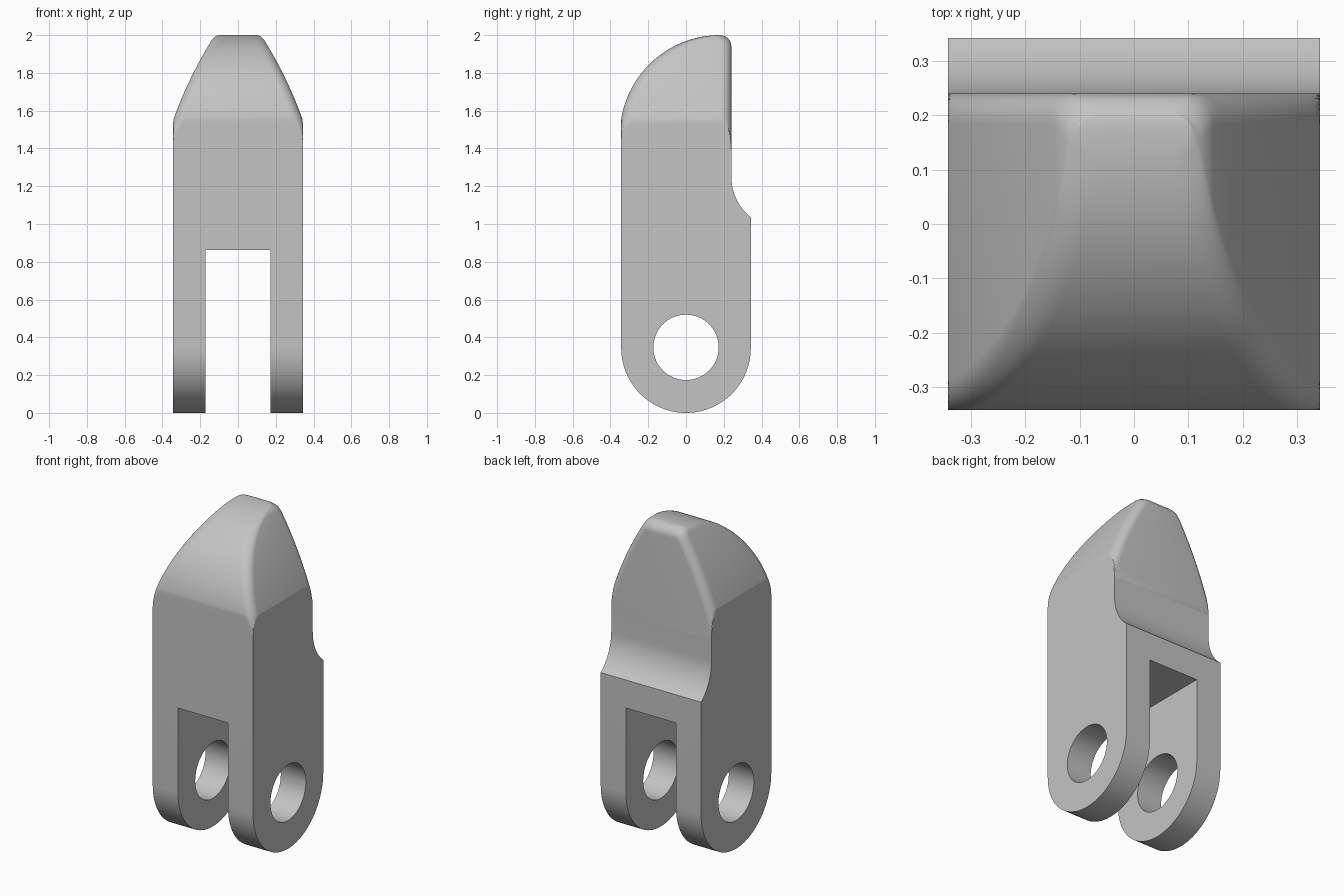
import bpy, bmesh, math

if "Cube" in bpy.data.objects:
    bpy.data.objects.remove(bpy.data.objects["Cube"])

H = 0.343            # half width of the square stock
R_EDGE = 0.055       # rounding of the head edges


def half_width(z):
    # tapering flanks, slightly convex, with a rounded top corner
    t = z - 1.55
    if t < 0:
        return H - 0.35 * t
    w = H - 0.35 * t - 0.31 * t * t
    if z > 1.962:
        u = 1 - math.sqrt(max(0, (2 - z) / 0.038))
        w = (1 - u) ** 2 * 0.147 + 2 * u * (1 - u) * 0.123 + u * u * 0.1
    return w


def front_y(z):
    if z < H:
        return -math.sqrt(max(0, H * H - (z - H) ** 2))
    if z < 1.47:
        return -0.35
    return 0.18 - math.sqrt(max(0, 0.53 ** 2 - (z - 1.47) ** 2))


def back_y(z):
    if z < H:
        return -front_y(z)
    if z < 1.036:
        return H
    if z < 1.25:     # concave relief
        return 0.515 - math.sqrt(0.275 ** 2 - (1.25 - z) ** 2)
    if z < 1.94:
        return 0.24
    return 0.18 + math.sqrt(max(0, 0.06 ** 2 - (z - 1.94) ** 2))


def section(z, n=8):
    # rounded rectangle trimmed by the square stock
    w, f, b = half_width(z), front_y(z), back_y(z)
    r = 0 if z < 1.38 else min(R_EDGE, w, (b - f) / 2)
    pts = []
    for k, (cx, cy) in enumerate([(w - r, b - r), (r - w, b - r),
                                  (r - w, f + r), (w - r, f + r)]):
        for i in range(n + 1):
            a = (k + i / n) * math.pi / 2
            x, y = cx + r * math.cos(a), cy + r * math.sin(a)
            pts.append((max(-H, min(H, x)), max(-H, min(H, y)), z))
    return pts


# heights: round foot, straight shank, relief, domed head
heights = [H - H * math.cos(i * math.pi / 40) for i in range(21)]
heights += [1.035999 + (1.25 - 1.036) * i / 10 for i in range(11)]
heights += [1.38 + 0.09 * i / 6 for i in range(6)]
heights += [1.47 + 0.53 * math.sin(i * math.pi / 80) for i in range(41)]
heights += [1.556]
heights = sorted(set(heights))

bm = bmesh.new()
rings = [[bm.verts.new(p) for p in section(z)] for z in heights]
for lo, hi in zip(rings, rings[1:]):
    for i in range(len(lo)):
        j = (i + 1) % len(lo)
        bm.faces.new((lo[i], lo[j], hi[j], hi[i]))
bmesh.ops.remove_doubles(bm, verts=bm.verts, dist=2e-5)
bmesh.ops.dissolve_degenerate(bm, edges=bm.edges, dist=1e-5)
bmesh.ops.recalc_face_normals(bm, faces=bm.faces)
mesh = bpy.data.meshes.new("clevis_body")
bm.to_mesh(mesh)
bm.free()
body = bpy.data.objects.new("clevis_body", mesh)
bpy.context.collection.objects.link(body)

grey = bpy.data.materials.new("light_grey")
grey.diffuse_color = (0.55, 0.55, 0.55, 1)
grey.use_nodes = True
grey.node_tree.nodes["Principled BSDF"].inputs["Base Color"].default_value = grey.diffuse_color
mesh.materials.append(grey)

# cutters: fork slot and pin hole
bpy.ops.mesh.primitive_cube_add(size=1, location=(0, 0, 0.3625))
slot = bpy.context.object
slot.name = "slot_cutter"
slot.scale = (H, 2, 1.0)
bpy.ops.mesh.primitive_cylinder_add(vertices=64, radius=0.173, depth=2,
                                    location=(0, 0, 0.347),
                                    rotation=(0, math.pi / 2, 0))
hole = bpy.context.object
hole.name = "pin_hole_cutter"

bpy.ops.object.select_all(action='DESELECT')
bpy.context.view_layer.objects.active = body
body.select_set(True)
for cutter in (slot, hole):
    cutter.data.materials.append(grey)
    cutter.hide_render = True
    mod = body.modifiers.new(cutter.name, 'BOOLEAN')
    mod.operation = 'DIFFERENCE'
    mod.solver = 'EXACT'
    mod.object = cutter
    bpy.ops.object.modifier_apply(modifier=mod.name)
for cutter in (slot, hole):
    bpy.data.objects.remove(cutter)

bpy.ops.object.shade_smooth_by_angle(angle=math.radians(22))
